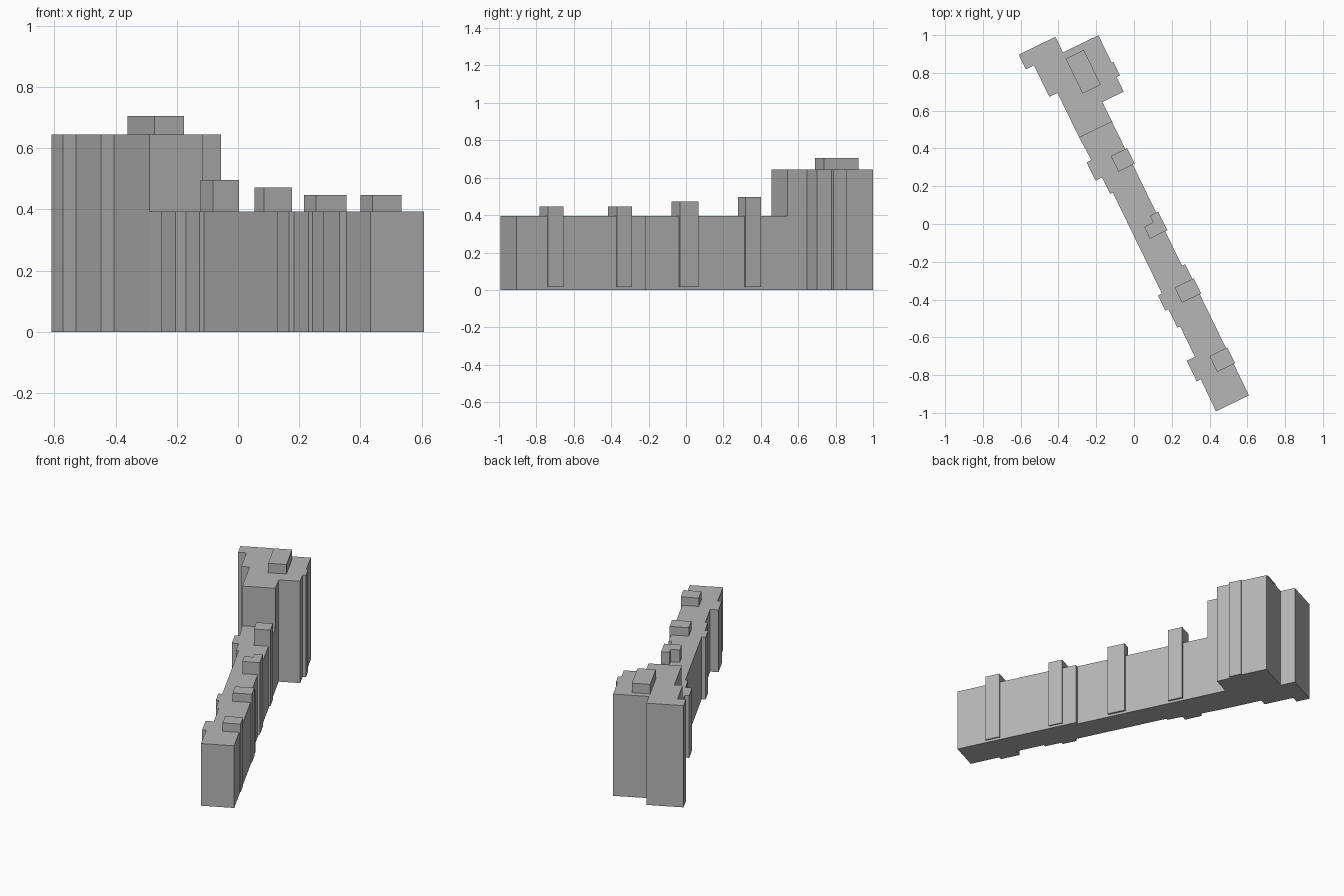
import bpy
import bmesh
from mathutils import Vector

cube = bpy.data.objects.get("Cube")
if cube:
    bpy.data.objects.remove(cube, do_unlink=True)

# Local frame of the building: along its length and across its width
ORIGIN = Vector((0.434, -0.992, 0))
ALONG = Vector((-0.437, 0.8995, 0))
ACROSS = Vector((0.8995, 0.437, 0))

grey = bpy.data.materials.new("plain grey")
grey.use_nodes = True
colour = (0.47, 0.47, 0.47, 1)
grey.diffuse_color = colour
grey.node_tree.nodes["Principled BSDF"].inputs["Base Color"].default_value = colour


def prism(name, outline, bottom, top):
    """Extrude an (along, across) outline between two heights."""
    bm = bmesh.new()
    verts = [bm.verts.new(ORIGIN + ALONG * a + ACROSS * c + Vector((0, 0, bottom)))
             for a, c in outline]
    face = bm.faces.new(verts)
    result = bmesh.ops.extrude_face_region(bm, geom=[face])
    raised = [g for g in result["geom"] if isinstance(g, bmesh.types.BMVert)]
    bmesh.ops.translate(bm, verts=raised, vec=(0, 0, top - bottom))
    bmesh.ops.recalc_face_normals(bm, faces=bm.faces)
    mesh = bpy.data.meshes.new(name)
    bm.to_mesh(mesh)
    bm.free()
    mesh.materials.append(grey)
    obj = bpy.data.objects.new(name, mesh)
    bpy.context.collection.objects.link(obj)
    return obj


def box(name, a0, a1, c0, c1, bottom, top):
    return prism(name, [(a0, c0), (a0, c1), (a1, c1), (a1, c0)], bottom, top)


# Long low wing with shallow bays along its left wall
prism("low_wing", [
    (0, 0), (0, .194), (.772, .194), (.772, .175), (1.62, .175), (1.62, -.018),
    (1.485, -.012), (1.485, -.04), (1.377, -.04), (1.377, -.002), (1.28, 0),
    (1.28, .015), (.686, .015), (.686, -.008), (.596, -.008), (.596, .01),
    (.488, .01), (.488, .026), (.308, .026), (.308, -.022), (.187, -.022),
    (.187, .002)], 0, .394)

# Tall end block with stepped walls
prism("tall_block", [
    (1.62, -.018), (1.62, .175), (1.736, .175), (1.736, .3), (1.823, .3),
    (1.823, .32), (1.902, .32), (1.902, .31), (2.063, .31), (2.063, .102),
    (2.155, .102), (2.155, -.114), (2.069, -.114), (2.069, -.066),
    (1.883, -.066), (1.883, -.018)], 0, .645)
box("roof_housing", 1.822, 2.027, .1, .207, .645, .705)

# Chimney stacks running down the wall, stopping just above ground
BASE = .015
box("chimney_front", .185, .278, .097, .202, BASE, .447)
box("chimney_second", .596, .685, .09, .202, BASE, .447)
prism("chimney_third", [(.975, .085), (.975, .187), (1.085, .187), (1.085, .138),
                        (1.045, .138), (1.045, .085)], BASE, .472)
box("chimney_back", 1.367, 1.459, .09, .186, BASE, .497)
